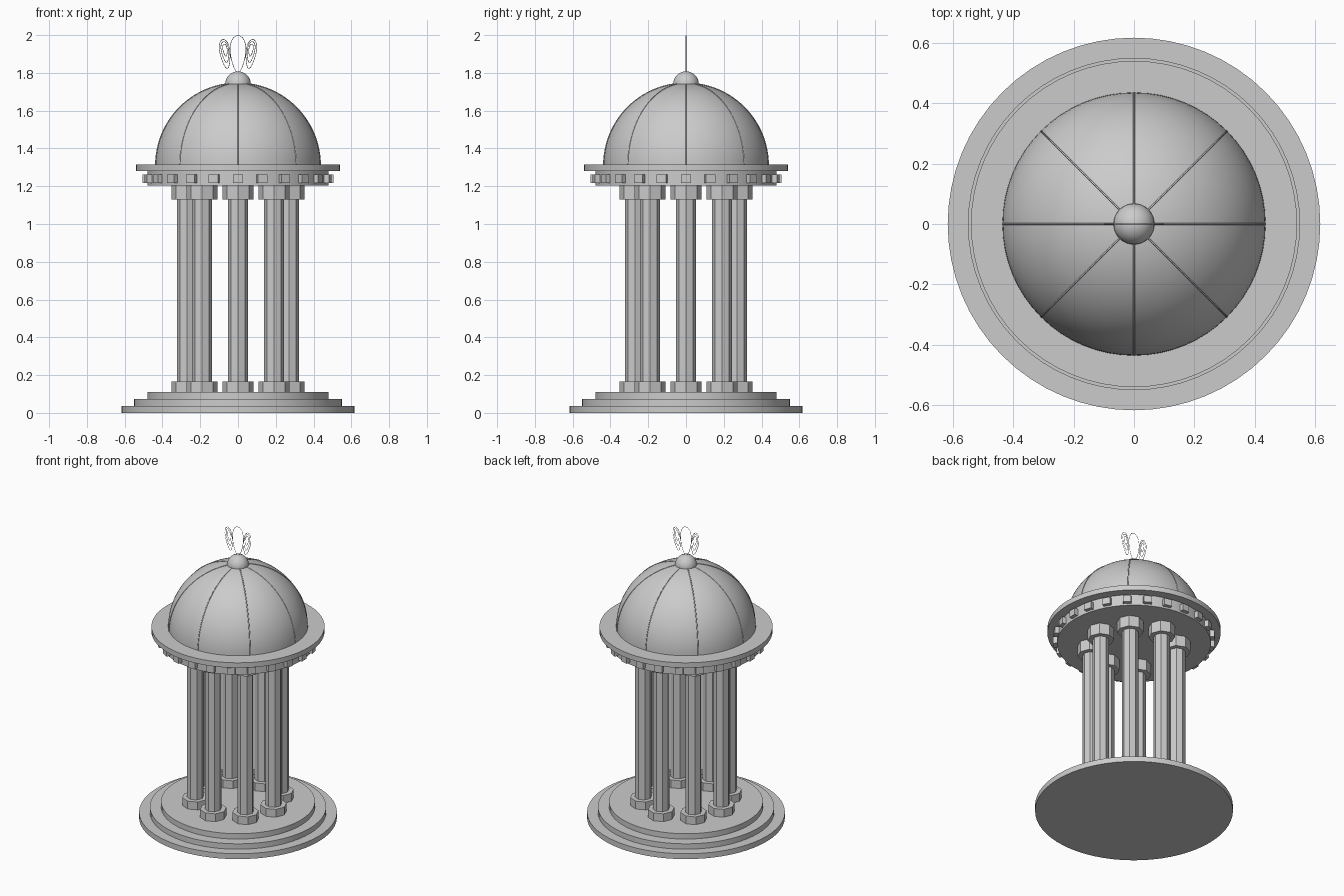
import bpy
from math import sin, cos, pi, radians

if "Cube" in bpy.data.objects:
    bpy.data.objects.remove(bpy.data.objects["Cube"])


def smooth(ob, angle=30):
    bpy.ops.object.select_all(action='DESELECT')
    ob.select_set(True)
    bpy.context.view_layer.objects.active = ob
    bpy.ops.object.shade_smooth_by_angle(angle=radians(angle))


def disc(name, r, z0, z1, sides=64, x=0, y=0):
    bpy.ops.mesh.primitive_cylinder_add(vertices=sides, radius=r, depth=z1 - z0,
                                        location=(x, y, (z0 + z1) / 2))
    ob = bpy.context.object
    ob.name = name
    if sides > 16:
        smooth(ob)
    return ob


def lathe(name, profile, steps=64):
    verts = [(r * cos(2 * pi * i / steps), r * sin(2 * pi * i / steps), z)
             for r, z in profile for i in range(steps)]
    faces = [(j * steps + i, j * steps + (i + 1) % steps,
              (j + 1) * steps + (i + 1) % steps, (j + 1) * steps + i)
             for j in range(len(profile) - 1) for i in range(steps)]
    faces.append([(len(profile) - 1) * steps + i for i in range(steps)])
    faces.append([i for i in reversed(range(steps))])
    me = bpy.data.meshes.new(name)
    me.from_pydata(verts, [], faces)
    ob = bpy.data.objects.new(name, me)
    bpy.context.collection.objects.link(ob)
    smooth(ob)
    return ob


def wire(name, pts, bevel, closed=False, kind='POLY'):
    cu = bpy.data.curves.new(name, 'CURVE')
    cu.dimensions = '3D'
    cu.bevel_depth = bevel
    cu.bevel_resolution = 0
    sp = cu.splines.new(kind)
    sp.points.add(len(pts) - 1)
    for p, c in zip(sp.points, pts):
        p.co = (*c, 1)
    sp.use_cyclic_u = closed
    ob = bpy.data.objects.new(name, cu)
    bpy.context.collection.objects.link(ob)
    return ob


# Stepped round base
for i, (r, z0, z1) in enumerate([(0.617, 0, 0.037), (0.55, 0.037, 0.074), (0.48, 0.074, 0.111)]):
    disc(f"base_step_{i + 1}", r, z0, z1)

# Ring of eight faceted columns with plinths and capitals
for k in range(8):
    a = k * pi / 4
    x, y = 0.27 * cos(a), 0.27 * sin(a)
    disc(f"column_plinth_{k}", 0.083, 0.111, 0.165, 8, x, y)
    disc(f"column_shaft_{k}", 0.052, 0.165, 1.13, 8, x, y)
    disc(f"column_capital_{k}", 0.083, 1.13, 1.205, 8, x, y)

# Frieze, dentils and cornice
disc("frieze", 0.48, 1.205, 1.28)
for k in range(24):
    a = k * pi / 12
    bpy.ops.mesh.primitive_cube_add(size=1, location=(0.48 * cos(a), 0.48 * sin(a), 1.24),
                                    rotation=(0, 0, a))
    bpy.context.object.scale = (0.05, 0.052, 0.046)
    bpy.context.object.name = f"dentil_{k}"
disc("cornice", 0.54, 1.28, 1.315)

# Dome with fine ribs
R, ZC = 0.436, 1.31
lathe("dome", [(R * cos(t * pi / 48), ZC + R * sin(t * pi / 48)) for t in range(24)])
for k in range(8):
    a = k * pi / 4
    arc = [(R * cos(t * pi / 48) * cos(a), R * cos(t * pi / 48) * sin(a), ZC + R * sin(t * pi / 48))
           for t in range(24)]
    wire(f"dome_rib_{k}", arc, 0.003)

# Finial ball
bpy.ops.mesh.primitive_uv_sphere_add(segments=32, ring_count=16, radius=0.068, location=(0, 0, 1.74))
bpy.context.object.name = "finial_ball"
smooth(bpy.context.object)


# Wire ornament: slim central loop and nested leaf loops on each side
def loop(name, cx, cz, w, h, tilt):
    pts = []
    for i in range(24):
        t = 2 * pi * i / 24
        u, v = w * cos(t) * (1 + 0.3 * sin(t)), h * sin(t)
        pts.append((cx + u * cos(tilt) + v * sin(tilt), 0, cz - u * sin(tilt) + v * cos(tilt)))
    wire(name, pts, 0.0015, True)


loop("ornament_centre", 0, 1.9, 0.04, 0.098, 0)
for s, side in ((-1, "left"), (1, "right")):
    for i, f in enumerate((1, 0.72, 0.42)):
        loop(f"ornament_{side}_{i}", s * 0.068, 1.9 + 0.01 * i, 0.026 * f, 0.078 * f, s * 0.15)
